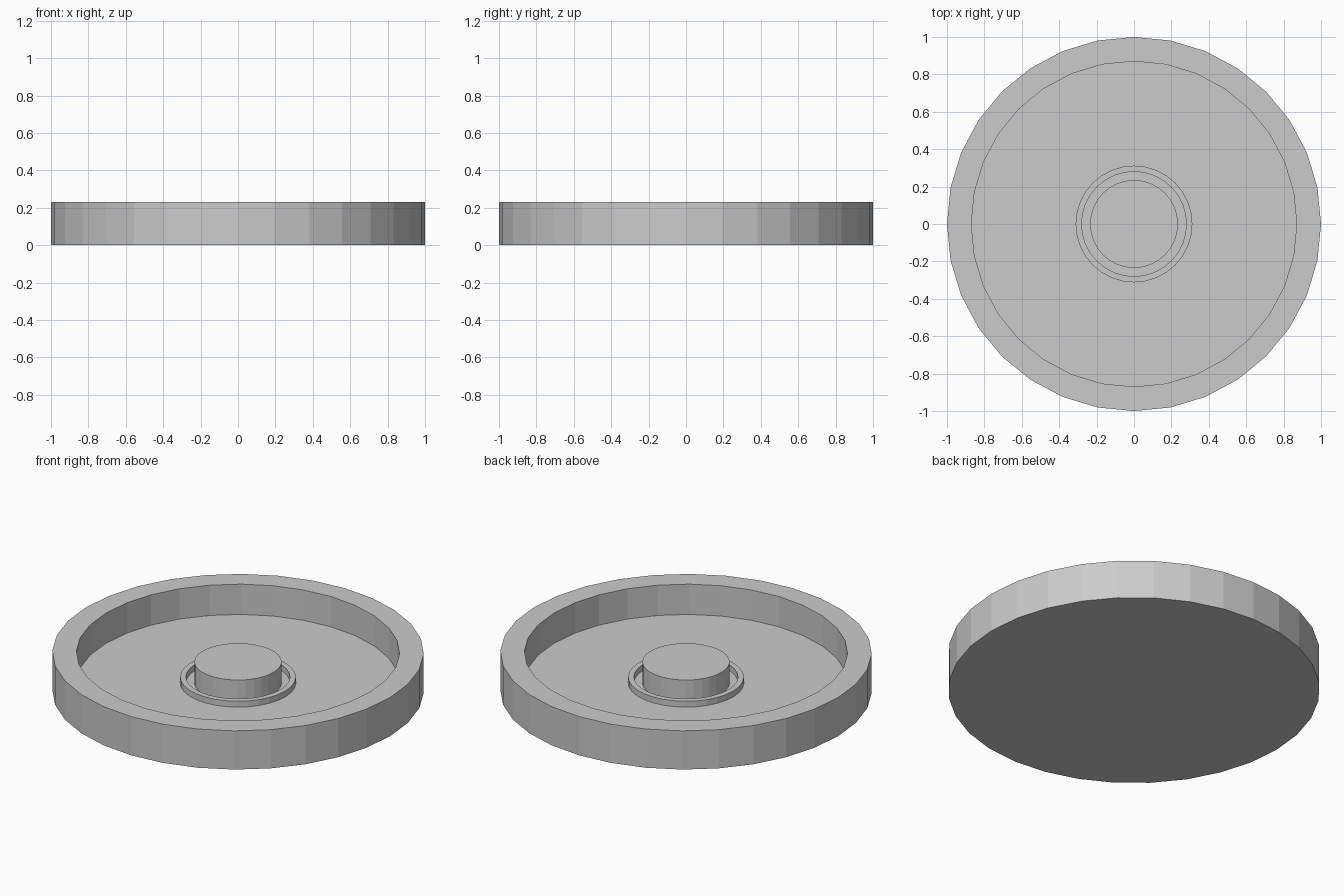
import bpy, bmesh
from math import cos, sin, tau

if "Cube" in bpy.data.objects:
    bpy.data.objects.remove(bpy.data.objects["Cube"])

SIDES = 32
FLOOR = 0.05


def lathe(name, profile, closed=False):
    """Revolve an (r, z) profile around z; open profiles get end caps."""
    bm = bmesh.new()
    loops = [[bm.verts.new((r * cos(tau * i / SIDES), r * sin(tau * i / SIDES), z))
              for i in range(SIDES)] for r, z in profile]
    pairs = list(zip(loops, loops[1:]))
    if closed:
        pairs.append((loops[-1], loops[0]))
    else:
        bm.faces.new(loops[0])
        bm.faces.new(loops[-1])
    for a, b in pairs:
        for i in range(SIDES):
            j = (i + 1) % SIDES
            bm.faces.new((a[i], a[j], b[j], b[i]))
    bmesh.ops.recalc_face_normals(bm, faces=bm.faces)
    mesh = bpy.data.meshes.new(name)
    bm.to_mesh(mesh)
    bm.free()
    obj = bpy.data.objects.new(name, mesh)
    bpy.context.collection.objects.link(obj)
    return obj


# Round tray with a raised rim
lathe("tray", [(1.0, 0), (1.0, 0.23), (0.87, 0.23), (0.87, FLOOR)])

# Low collar around the centre
lathe("collar", [(0.312, FLOOR), (0.312, 0.085), (0.28, 0.085), (0.28, FLOOR)], closed=True)

# Central round boss
lathe("boss", [(0.235, FLOOR), (0.235, 0.175)])
